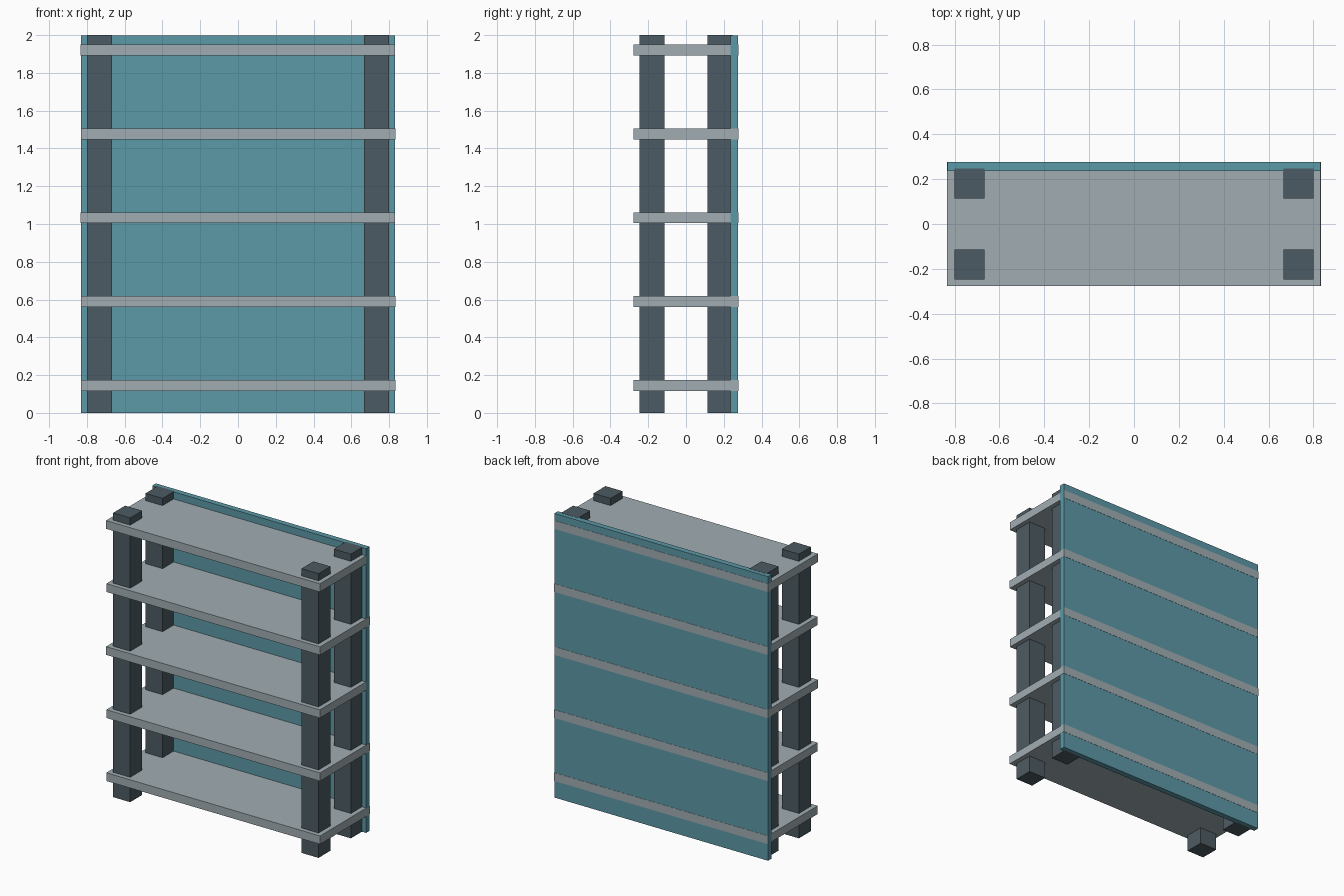
import bpy

cube = bpy.data.objects.get("Cube")
if cube:
    bpy.data.objects.remove(cube, do_unlink=True)


def material(name, color):
    mat = bpy.data.materials.new(name)
    mat.use_nodes = True
    mat.diffuse_color = (*color, 1)
    mat.node_tree.nodes["Principled BSDF"].inputs["Base Color"].default_value = (*color, 1)
    return mat


def box(name, center, size, mat):
    bpy.ops.mesh.primitive_cube_add(size=1, location=center)
    obj = bpy.context.object
    obj.name = name
    obj.scale = size
    bpy.ops.object.transform_apply(location=False, rotation=False, scale=True)
    obj.data.materials.append(mat)
    return obj


slate = material("dark slate", (0.073, 0.105, 0.125))
grey = material("light grey", (0.355, 0.42, 0.448))
teal = material("teal", (0.107, 0.319, 0.392))

# Four corner posts
for side, x in (("left", 0.733), ("right", -0.733)):
    for end, y in (("front", -0.18), ("back", 0.18)):
        box(f"{end}_{side}_post", (x, y, 1), (0.133, 0.133, 2), slate)

# Five evenly spaced shelves, showing flush through the back panel
for i in range(5):
    shift = -0.001 if i in (2, 4) else 0.001
    box(f"shelf_{i + 1}", (shift, 0, 0.146 + i * 0.4435), (1.664, 0.555, 0.058), grey)

# Back panel
box("back_panel", (0, 0.256, 0.9995), (1.664, 0.04, 1.999), teal)
